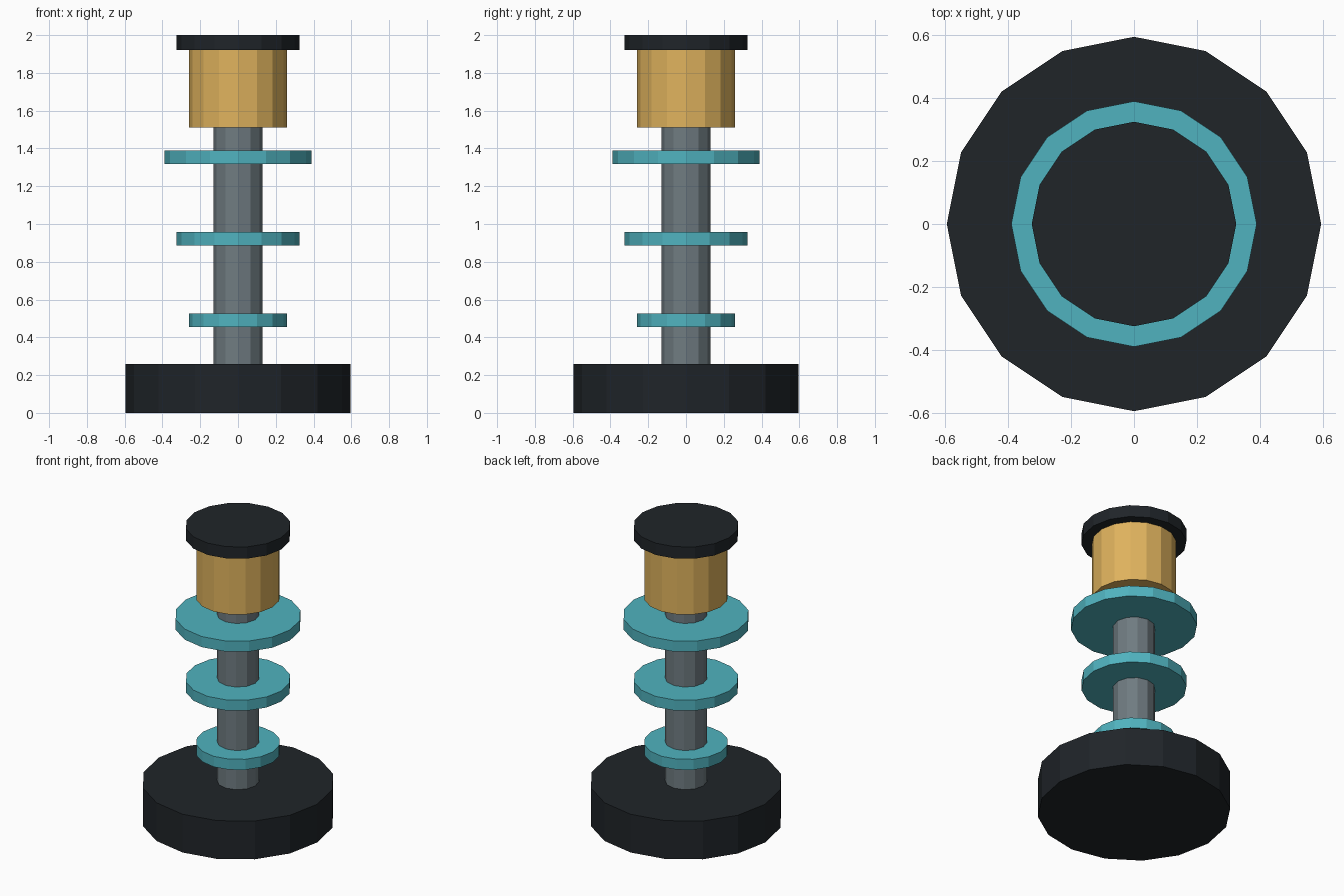
import bpy

if "Cube" in bpy.data.objects:
    bpy.data.objects.remove(bpy.data.objects["Cube"])


def material(name, rgb):
    mat = bpy.data.materials.new(name)
    mat.diffuse_color = (*rgb, 1.0)
    mat.use_nodes = True
    mat.node_tree.nodes["Principled BSDF"].inputs["Base Color"].default_value = mat.diffuse_color
    return mat


dark = material("dark", (0.014, 0.018, 0.022))
steel = material("steel", (0.16, 0.20, 0.22))
teal = material("teal", (0.08, 0.45, 0.52))
gold = material("gold", (0.74, 0.45, 0.11))


def disc(name, radius, z0, z1, mat, sides=16):
    """Flat-faced upright cylinder between two heights."""
    bpy.ops.mesh.primitive_cylinder_add(
        vertices=sides, radius=radius, depth=z1 - z0, location=(0, 0, (z0 + z1) / 2))
    obj = bpy.context.object
    obj.name = name
    obj.data.materials.append(mat)
    return obj


# Base and central shaft
disc("base", 0.595, 0.0, 0.26, dark)
disc("shaft", 0.13, 0.26, 1.51, steel, sides=12)

# Three collars, widening upwards
for i in range(3):
    z = 0.49 + 0.432 * i
    disc(f"collar_{i + 1}", 0.26 + 0.065 * i, z - 0.036, z + 0.036, teal)

# Head and its cap
disc("head", 0.26, 1.51, 1.92, gold)
disc("cap", 0.325, 1.92, 2.0, dark)
